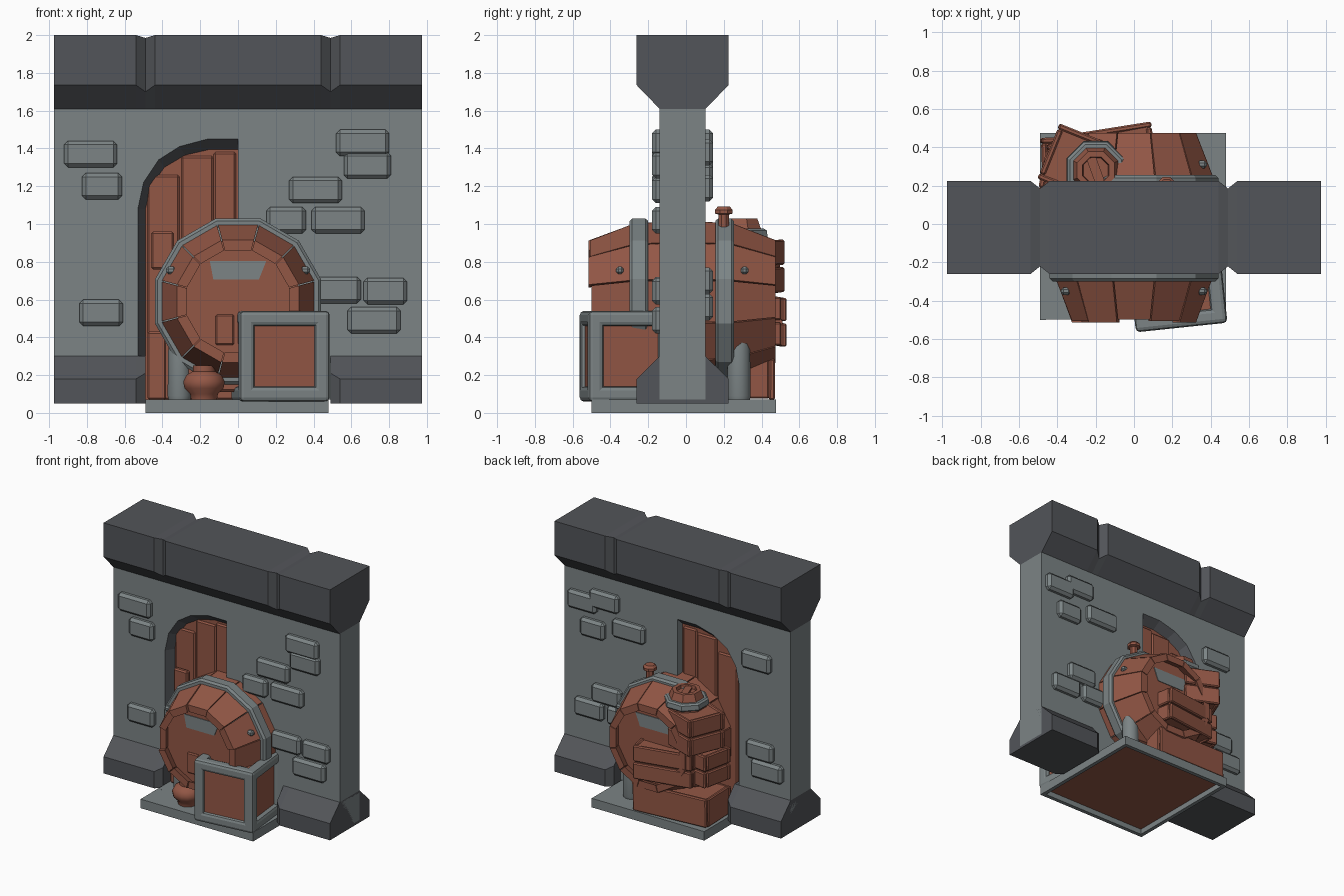
import bpy, bmesh, math
from mathutils import Matrix, Vector

if "Cube" in bpy.data.objects:
    bpy.data.objects.remove(bpy.data.objects["Cube"])


def mat(name, rgb):
    m = bpy.data.materials.new(name)
    m.diffuse_color = (*rgb, 1)
    m.use_nodes = True
    m.node_tree.nodes["Principled BSDF"].inputs["Base Color"].default_value = m.diffuse_color
    return m


STONE = mat("grey stone", (0.20, 0.23, 0.235))
DARK = mat("dark stone", (0.085, 0.09, 0.10))
WOOD = mat("red brown wood", (0.29, 0.095, 0.06))


def finish(bm, name, m, bevel=0, seg=1):
    bmesh.ops.recalc_face_normals(bm, faces=bm.faces)
    me = bpy.data.meshes.new(name)
    bm.to_mesh(me)
    bm.free()
    me.materials.append(m)
    ob = bpy.data.objects.new(name, me)
    bpy.context.collection.objects.link(ob)
    if bevel:
        b = ob.modifiers.new("bevel", 'BEVEL')
        b.width, b.segments = bevel, seg
    return ob


def loft(name, rings, m, closed=True, caps=True, bevel=0):
    """Skin a list of equal-length point rings."""
    bm = bmesh.new()
    vs = [[bm.verts.new(p) for p in r] for r in rings]
    n = len(vs[0])
    for a, b in zip(vs, vs[1:]):
        for i in range(n if closed else n - 1):
            j = (i + 1) % n
            bm.faces.new((a[i], a[j], b[j], b[i]))
    if caps:
        bm.faces.new(vs[0])
        bm.faces.new(vs[-1])
    return finish(bm, name, m, bevel)


def box(name, c, s, m, rot=0, bevel=0, seg=1, tilt=0):
    bm = bmesh.new()
    bmesh.ops.create_cube(bm, size=1)
    bm.transform(Matrix.Translation(c) @ Matrix.Rotation(math.radians(rot), 4, 'Z')
                 @ Matrix.Rotation(math.radians(tilt), 4, 'Y') @ Matrix.Diagonal((*s, 1)))
    return finish(bm, name, m, bevel, seg)


def lathe_z(name, x, y, rows, n, m):
    turn = [math.tau * (i + 0.5) / n for i in range(n)]
    return loft(name, [[(x + r * math.cos(a), y + r * math.sin(a), z) for a in turn]
                       for z, r in rows], m)


# Wall with a half-arch doorway
YC, HW = -0.018, 0.122
outer = [(-.53, .07), (-.53, 1.08), (-.50, 1.22), (-.42, 1.34), (-.31, 1.41), (-.16, 1.45), (0, 1.45)]
inner = [(-.49, .07), (-.49, 1.08), (-.46, 1.2), (-.39, 1.30), (-.28, 1.365), (-.15, 1.395), (0, 1.395)]
shape = [(-.975, .07)] + outer + [(0, .07), (.975, .07), (.975, 1.61), (-.975, 1.61)]
loft("wall", [[(x, y, z) for x, z in shape] for y in (YC - HW, YC + HW)], STONE)
for s in (-1, 1):
    loft("arch_reveal", [[(x, YC + s * HW, z) for x, z in outer],
                         [(x, YC + s * 0.06, z) for x, z in inner]], DARK, False, False)
loft("door", [[(x, YC + y, z) for x, z in inner + [(0, .07)]] for y in (-.06, .06)], WOOD)
for s in (-1, 1):
    for x, top in ((-.395, 1.26), (-.215, 1.36), (-.07, 1.38)):
        box("door_plank", (x, YC + s * .06, (.07 + top) / 2), (.17 if x < -.1 else .12, .025, top - .07), WOOD, bevel=.01)


# Coping and plinth, with V grooves between the stones
def section(x, g, base=False):
    h = 0.243 - 0.04 * g
    pts = [(h, .05), (h, .18 + .03 * g), (HW, .30)] if base else [(h, 2 - .015 * g), (h, 1.735 - .035 * g), (HW, 1.61)]
    return [(x, YC + y, z) for y, z in pts] + [(x, YC - y, z) for y, z in reversed(pts)]


loft("coping", [section(x, g) for x, g in ((-.975, 0), (-.54, 0), (-.49, 1), (-.44, 0),
                                           (.44, 0), (.49, 1), (.54, 0), (.975, 0))], DARK)
for s in (-1, 1):
    loft("plinth", [section(s * x, g, True) for x, g in ((.975, 0), (.54, 0), (.49, 1))], DARK)

# Raised bricks: centre x, centre z, width
front = [(-.78, 1.37, .28), (-.72, 1.2, .21), (-.725, .53, .23), (.66, 1.43, .28), (.685, 1.31, .25),
         (.41, 1.18, .28), (.255, 1.02, .21), (.53, 1.02, .28), (.525, .65, .25), (.78, .645, .23), (.72, .49, .28)]
back = [(-.69, 1.31, .25), (-.72, .62, .23), (-.78, .48, .27), (.81, 1.38, .25), (.62, 1.43, .25),
        (.72, 1.19, .21), (.41, 1.25, .28), (.6, .70, .25), (.75, .56, .25), (.48, .56, .23)]
for rows, s in ((front, -1), (back, 1)):
    for x, z, w in rows:
        box("brick", (x, YC + s * (HW + .01), z), (w, .06, .14), STONE, bevel=.02)

# Floor slab: open-bottomed rim over a wooden underside
for s in (-1, 1):
    box("slab_edge", (s * .47 - .005, -.012, .035), (.03, .975, .07), STONE)
    box("slab_edge", (-.005, -.012 + s * .472, .035), (.91, .03, .07), STONE)
box("slab_top", (-.005, -.012, .0595), (.91, .914, .021), STONE)
box("slab_underside", (-.005, -.012, .046), (.91, .914, .008), WOOD)

# Large barrel lying through the wall
BZ, N = 0.59, 12
ROWS = [(-.515, .335), (-.28, .425), (-.02, .445), (.25, .425), (.475, .335)]
for k in range(N):
    a0, a1 = [math.tau * (k + .5 + e) / N for e in (.015, .985)]
    r_end = .008 * (k % 3)
    loft("barrel_stave", [[(r * math.cos(a), y + (r_end if y < -.5 else 0), BZ + r * math.sin(a))
                           for r, a in ((R, a0), (R, a1), (R - .055, a1), (R - .055, a0))]
                          for y, R in ROWS], WOOD)
turn = [math.tau * (i + .5) / N for i in range(N)]


def disc(name, prof, m):
    return loft(name, [[(r * math.cos(a), y, BZ + r * math.sin(a)) for a in turn] for y, r in prof], m)


for y in (-.25, .205):
    disc("barrel_hoop", [(y - .05, .40), (y - .05, .44), (y - .035, .455), (y + .035, .455),
                         (y + .05, .44), (y + .05, .40)], STONE)
for y, s in ((-.43, -1), (.39, 1)):
    disc("barrel_head", [(y - .015, .33), (y + .015, .33)], WOOD)
    # Gap in the head, showing stone, and broken boards
    gap = [(-.15, .805), (.15, .805), (.11, .705), (-.13, .705)]
    loft("head_gap", [[(x, y + s * d, z) for x, z in gap] for d in (.012, .02)], STONE)
    for x, h in ((-.07, .16), (.05, .13)):
        box("head_board", (x, y + s * .02, .36 + h / 2), (.1, .02, h), WOOD, bevel=.008)
for x in (-.355, .355):
    for y in (-.35, .31):
        box("rivet", (x, y, .755), (.05, .04, .04), STONE, bevel=.012)

# Bung on the barrel
lathe_z("bung", .17, .2, [(.98, .03), (1.05, .03), (1.055, .05), (1.075, .05), (1.092, .035)], 8, WOOD)

# Stone-framed chest at front right
CX, CY, CZ, H, T = .225, -.315, .30, .2, .08
ROT = Matrix.Rotation(math.radians(6), 3, 'Z')


def place(x, y, z):
    return Vector((CX, CY, CZ)) + ROT @ Vector((x, y, z))


box("chest_panel", place(0, 0, 0), (.41, .41, .43), WOOD, 6)
for a in (-1, 1):
    for b in (-1, 1):
        box("chest_bar", place(a * H, b * H * .93, 0), (T, T, .48), STONE, 6, .022, 2)
        box("chest_bar", place(0, a * H * .93, b * H), (.48, T, T), STONE, 6, .022, 2)
        box("chest_bar", place(a * H, 0, b * H), (T, .45, T), STONE, 6, .022, 2)


# Crates stacked at the back: each is a core with bevelled side boards
def crate(name, c, s, rot, boards=2):
    box(name + "_core", c, (s[0] - .04, s[1] - .04, s[2] - .03), WOOD, rot)
    h = s[2] / boards
    R = Matrix.Rotation(math.radians(rot), 3, 'Z')
    for i in range(boards):
        z = -s[2] / 2 + h * (i + .5)
        for e in (-1, 1):
            box(name + "_board", Vector(c) + R @ Vector((0, e * (s[1] / 2 - .015), z)),
                (s[0], .03, h - .012), WOOD, rot, .008, tilt=e * 1.5)
            box(name + "_board", Vector(c) + R @ Vector((e * (s[0] / 2 - .015), 0, z)),
                (.03, s[1] - .06, h - .012), WOOD, rot, .008)


crate("low_crate", (-.17, .295, .185), (.62, .33, .23), 2, 1)
crate("middle_crate", (-.12, .37, .485), (.46, .26, .27), 9)
crate("side_crate", (-.38, .27, .49), (.2, .26, .26), -12)
crate("upper_crate", (-.32, .33, .775), (.27, .31, .29), -22)
# Boards poking out on the door side
box("leaning_board", (-.40, -.12, .86), (.12, .04, .2), WOOD, bevel=.01)
box("leaning_board", (-.43, -.13, .25), (.1, .05, .36), WOOD, bevel=.01)
box("leaning_board", (.2, .30, .33), (.16, .05, .28), WOOD, 8, .01, tilt=8)

# Small keg on the crates
KX, KY = -.2, .28
lathe_z("keg_body", KX, KY, [(.86, .15), (.94, .14), (1.03, .105), (1.03, .075), (1.005, .07)], 8, WOOD)
lathe_z("keg_hoop", KX, KY, [(.92, .155), (.93, .165), (.965, .16), (.975, .145)], 8, STONE)
box("keg_lid_board", (KX, KY, 1.01), (.05, .14, .02), WOOD, 20)

# Clay pot and stone posts under the barrel
pot = lathe_z("pot", -.18, -.36, [(.07, .07), (.10, .075), (.13, .105), (.165, .112),
                                  (.20, .095), (.22, .06), (.25, .06)], 16, WOOD)
posts = [lathe_z("post", x, y, [(.07, .06), (.09, .065), (.42, .06), (.48, .045), (.50, .02)], 12, STONE)
         for x, y in ((-.31, -.24), (.27, .28))]
for ob in [pot] + posts:
    bpy.ops.object.select_all(action='DESELECT')
    ob.select_set(True)
    bpy.context.view_layer.objects.active = ob
    bpy.ops.object.shade_smooth_by_angle(angle=math.radians(40))
# Cradle under the barrel
box("cradle", (0, -.25, .19), (.56, .06, .16), WOOD, bevel=.015)
